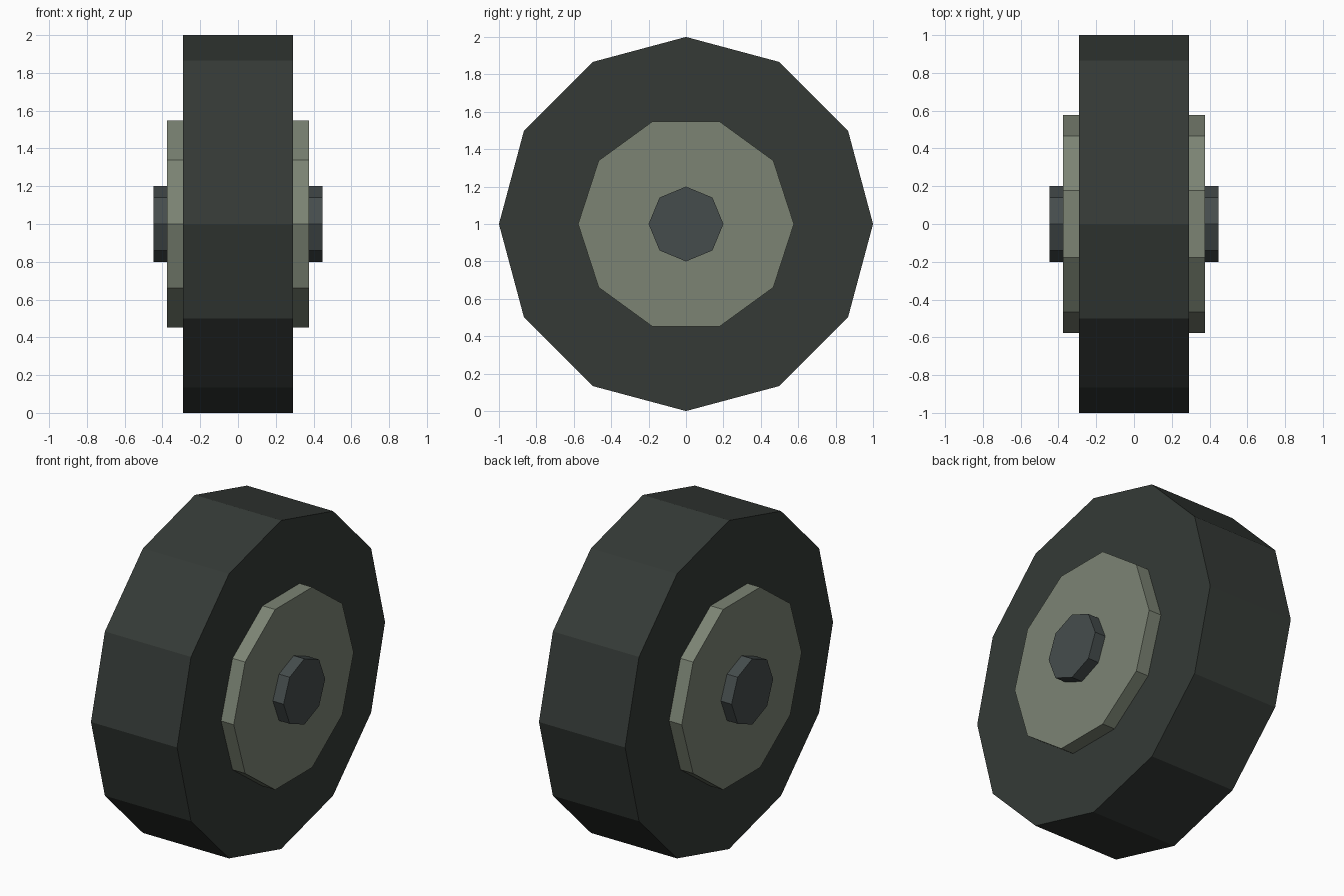
import bpy, bmesh
from math import cos, sin, tau

if "Cube" in bpy.data.objects:
    bpy.data.objects.remove(bpy.data.objects["Cube"])


def material(name, color):
    mat = bpy.data.materials.new(name)
    mat.diffuse_color = (*color, 1)
    mat.use_nodes = True
    mat.node_tree.nodes["Principled BSDF"].inputs["Base Color"].default_value = mat.diffuse_color
    return mat


def disc(name, sides, radius, half_width, mat):
    """Flat-sided cylinder along x, with a corner pointing to +y."""
    bm = bmesh.new()
    ring = [bm.verts.new((-half_width, radius * cos(tau * i / sides),
                          radius * sin(tau * i / sides))) for i in range(sides)]
    face = bm.faces.new(ring)
    kept = bmesh.ops.extrude_face_region(bm, geom=[face], use_keep_orig=True)
    moved = [g for g in kept["geom"] if isinstance(g, bmesh.types.BMVert)]
    bmesh.ops.translate(bm, verts=moved, vec=(2 * half_width, 0, 0))
    bmesh.ops.recalc_face_normals(bm, faces=bm.faces[:])
    mesh = bpy.data.meshes.new(name)
    bm.to_mesh(mesh)
    bm.free()
    mesh.materials.append(mat)
    obj = bpy.data.objects.new(name, mesh)
    obj.location.z = 1
    bpy.context.collection.objects.link(obj)
    return obj


# Tyre, rim and axle share one axis and stand out further in turn
disc("tyre", 12, 1.0, 0.29, material("rubber", (0.035, 0.042, 0.037)))
disc("rim", 10, 0.577, 0.375, material("rim_paint", (0.20, 0.23, 0.175)))
disc("axle", 8, 0.2, 0.447, material("axle_metal", (0.06, 0.073, 0.073)))
